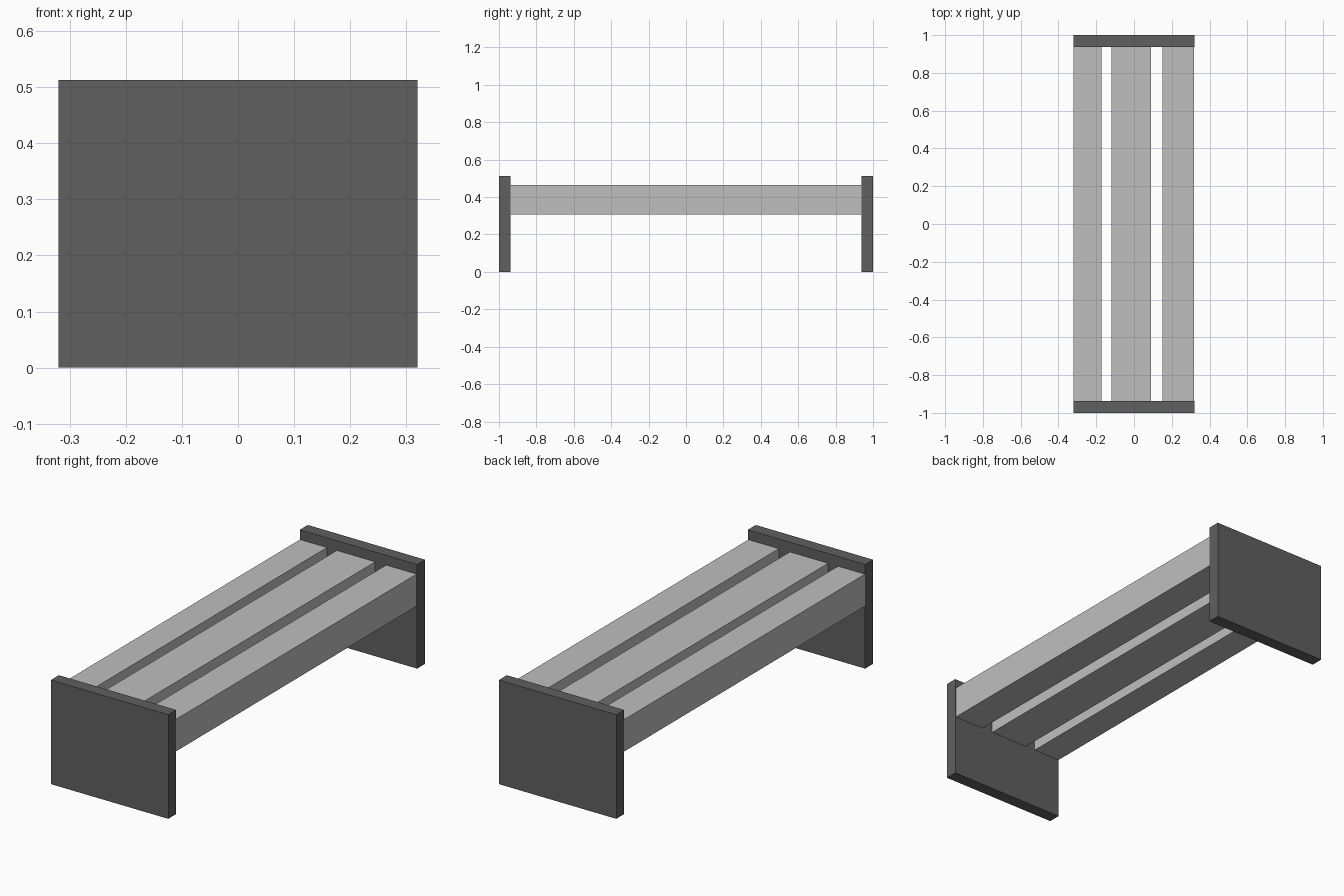
import bpy

cube = bpy.data.objects.get("Cube")
if cube:
    bpy.data.objects.remove(cube, do_unlink=True)


def make_material(name, grey):
    mat = bpy.data.materials.new(name)
    mat.use_nodes = True
    colour = (grey, grey, grey, 1)
    mat.diffuse_color = colour
    mat.node_tree.nodes["Principled BSDF"].inputs["Base Color"].default_value = colour
    return mat


def box(name, low, high, mat):
    """Axis-aligned box between two opposite corners."""
    centre = [(a + b) / 2 for a, b in zip(low, high)]
    bpy.ops.mesh.primitive_cube_add(size=1, location=centre)
    obj = bpy.context.object
    obj.name = name
    obj.scale = [b - a for a, b in zip(low, high)]
    bpy.ops.object.transform_apply(location=False, rotation=False, scale=True)
    obj.data.materials.append(mat)
    return obj


dark_grey = make_material("dark grey", 0.115)
light_grey = make_material("light grey", 0.52)

HALF_WIDTH, HALF_LENGTH, HEIGHT = 0.32, 1.0, 0.513
INNER = HALF_LENGTH - 0.062
SLAT_BOTTOM, SLAT_TOP = 0.307, 0.465

# End panels that carry the bench
for name, y0, y1 in (("front_panel", -HALF_LENGTH, -INNER),
                     ("back_panel", INNER, HALF_LENGTH)):
    box(name, (-HALF_WIDTH, y0, 0), (HALF_WIDTH, y1, HEIGHT), dark_grey)

# Seat beams of slightly different widths
for name, x0, x1 in (("right_beam", -0.319, -0.172),
                     ("middle_beam", -0.118, 0.091),
                     ("left_beam", 0.151, 0.317)):
    box(name, (x0, -INNER, SLAT_BOTTOM), (x1, INNER, SLAT_TOP), light_grey)
